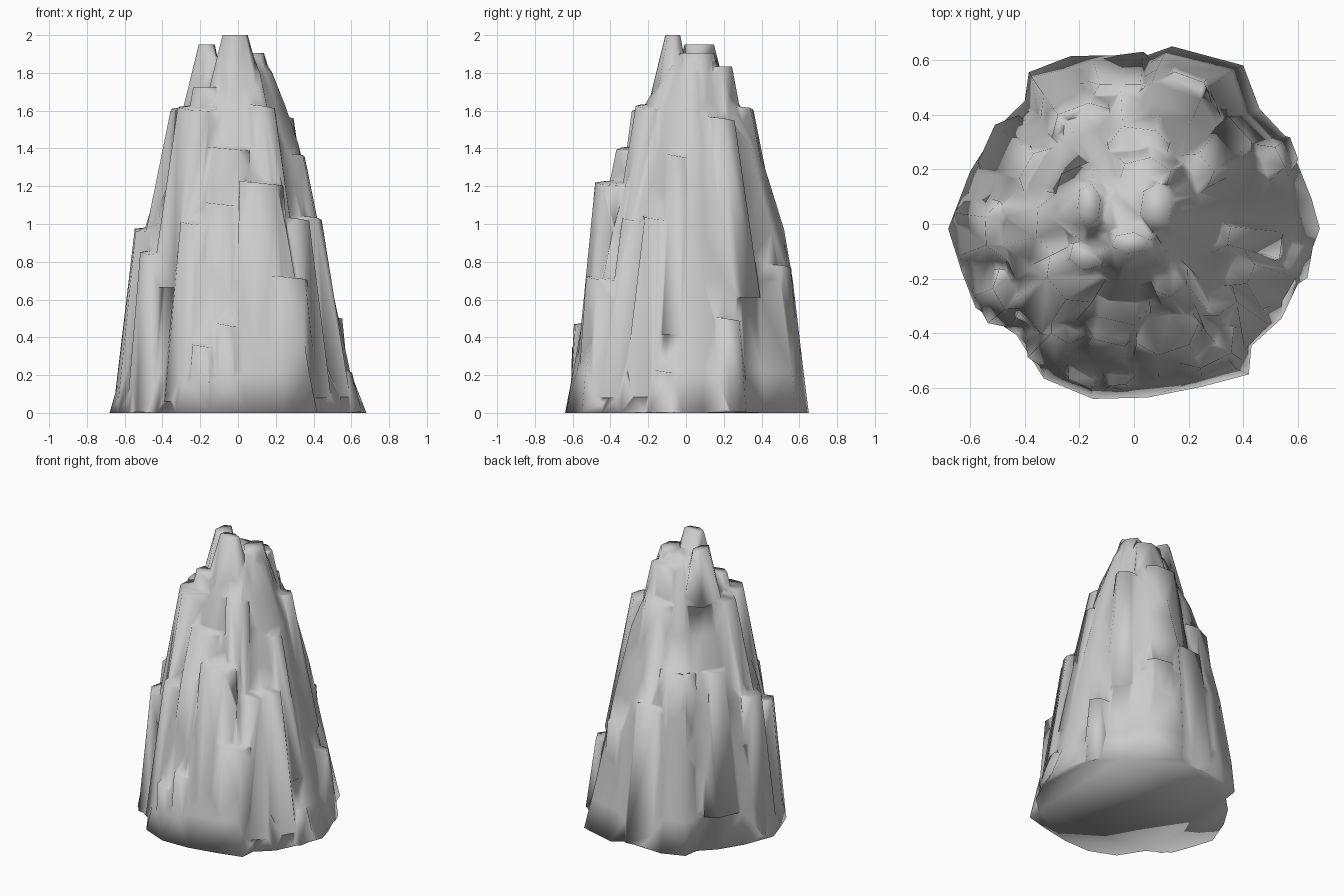
import bpy, bmesh, math, random

if "Cube" in bpy.data.objects:
    bpy.data.objects.remove(bpy.data.objects["Cube"])
random.seed(4)

# Footprint of the rock, counter-clockwise from the left
BASE = [(-.68, -.02), (-.63, -.18), (-.58, -.31), (-.43, -.41), (-.33, -.57), (-.15, -.645),
        (.05, -.64), (.25, -.6), (.42, -.555), (.43, -.45), (.54, -.35), (.62, -.18), (.68, -.02),
        (.65, .09), (.6, .22), (.55, .33), (.46, .42), (.4, .58), (.14, .65), (.05, .62),
        (-.23, .615), (-.385, .555), (-.4, .45), (-.5, .35), (-.6, .19)]

# Extents of the core at each height: z, x0, x1, y0, y1
LEVELS = [(0, -.68, .68, -.645, .65), (.22, -.645, .61, -.615, .625), (.7, -.57, .51, -.52, .56),
          (.97, -.505, .44, -.45, .51), (1.2, -.435, .39, -.38, .44), (1.42, -.365, .33, -.29, .375),
          (1.62, -.27, .255, -.225, .285), (1.8, -.2, .19, -.12, .2), (1.89, -.12, .13, -.05, .14)]


def extents(z):
    for a, b in zip(LEVELS, LEVELS[1:]):
        if z <= b[0]:
            t = (z - a[0]) / (b[0] - a[0])
            return [p + (q - p) * t for p, q in zip(a[1:], b[1:])]
    return LEVELS[-1][1:]


def to_object(name, bm, coll):
    bmesh.ops.recalc_face_normals(bm, faces=bm.faces)
    me = bpy.data.meshes.new(name)
    bm.to_mesh(me)
    bm.free()
    ob = bpy.data.objects.new(name, me)
    coll.objects.link(ob)
    return ob


# Core: footprint lofted up through the levels, with vertical flutes
bm = bmesh.new()
rings = []
flute = [random.uniform(-.03, .015) for p in BASE]
for z, x0, x1, y0, y1 in LEVELS:
    ring = []
    for (x, y), f in zip(BASE, flute):
        j = 0 if z == 0 else f + random.uniform(-.03, .015)
        px = (x0 + x1) / 2 + x / .68 * (x1 - x0) / 2 * (1 + j)
        py = (y0 + y1) / 2 + y / .65 * (y1 - y0) / 2 * (1 + j)
        ring.append(bm.verts.new((px, py, z)))
    rings.append(ring)
n = len(BASE)
for lo, hi in zip(rings, rings[1:]):
    for i in range(n):
        bm.faces.new((lo[i], lo[(i + 1) % n], hi[(i + 1) % n], hi[i]))
bm.faces.new(rings[0][::-1])
bm.faces.new(rings[-1])
rock = to_object("rock_spire", bm, bpy.context.scene.collection)

columns = bpy.data.collections.new("columns")
bpy.context.scene.collection.children.link(columns)


def hull(points):
    bm = bmesh.new()
    for p in points:
        bm.verts.new(p)
    bmesh.ops.convex_hull(bm, input=bm.verts)
    bmesh.ops.delete(bm, geom=[v for v in bm.verts if not v.link_faces], context='VERTS')
    to_object("column", bm, columns)


# Ledge column: flat top at outer point (x, y), fading into the core below
def ledge(x, y, z, width, length=.95, deep=.17):
    a = math.atan2(y, x)
    c, s = math.cos(a), math.sin(a)
    zb = max(0.004, z - length)
    x0, x1, y0, y1 = extents(zb)
    cx, cy, hx, hy = (x0 + x1) / 2, (y0 + y1) / 2, (x1 - x0) / 2, (y1 - y0) / 2
    rb = 1 / math.hypot(c / hx, s / hy) + cx * c + cy * s - .025
    rt = math.hypot(x, y)
    pts = []
    for r, w, h in ((rt, width * .58, z), (rb, width * .8, zb)):
        for u, v in ((0, .5), (0, -.5), (-.065, 1), (-.06, -1), (-deep, .7), (-deep, -.7)):
            k = random.uniform(-.008, .008)
            dz = (-.012 * v - .006 + .3 * min(0, u + .07)*-.5) if h == z else 0
            pts.append(((r + u) * c - v * w * s + k, (r + u) * s + v * w * c - k, h + dz))
    hull(pts)


# Summit block: irregular prism, top and bottom given as (x, y, rx, ry, z)
def block(top, bottom, sides=6):
    pts = []
    for x, y, rx, ry, z in (top, bottom):
        for i in range(sides):
            a = (i + .3) * math.tau / sides
            pts.append((x + rx * math.cos(a), y + ry * math.sin(a), z))
    hull(pts)


block((-.015, -.07, .07, .04, 2.0), (-.01, -.08, .18, .13, 1.6))
block((-.165, .07, .045, .08, 1.95), (-.17, .07, .13, .17, 1.6))
block((.08, .06, .06, .09, 1.905), (.1, .05, .17, .19, 1.5))
block((.04, .17, .1, .075, 1.835), (.04, .2, .17, .12, 1.45))
block((-.17, -.11, .07, .06, 1.725), (-.19, -.14, .12, .1, 1.35))

# Ledges on the front, then right, back and left
for c in [(-.28, -.24, 1.615, .19), (-.07, -.35, 1.405, .22), (.14, -.455, 1.22, .21),
          (-.09, -.435, 1.11, .19), (-.27, -.42, 1.01, .14), (-.06, -.59, .47, .13),
          (-.2, -.585, .36, .12), (.3, -.5, .72, .21), (.17, -.25, 1.625, .13),
          (-.5, -.27, .85, .14), (.34, -.31, 1.03, .15),
          (.355, -.05, 1.365, .12), (.425, -.18, 1.035, .13), (.53, .25, .5, .13),
          (.59, -.12, .225, .15), (.26, .23, 1.56, .15),
          (.02, .35, 1.615, .2), (.2, .54, .78, .2),
          (-.05, .51, .96, .24), (-.22, .42, 1.2, .2),
          (-.35, .0, 1.61, .2), (-.4, .22, 1.18, .18), (-.54, -.03, .975, .18)]:
    ledge(*c)

# Fuse the columns into the core and clean up slivers
mod = rock.modifiers.new("fuse", 'BOOLEAN')
mod.operation = 'UNION'
mod.operand_type = 'COLLECTION'
mod.collection = columns
mod.solver = 'EXACT'
dg = bpy.context.evaluated_depsgraph_get()
dg.update()
fused = bpy.data.meshes.new_from_object(rock.evaluated_get(dg))
rock.modifiers.clear()
rock.data = fused
for ob in list(columns.objects):
    bpy.data.objects.remove(ob)
bpy.data.collections.remove(columns)
bm = bmesh.new()
bm.from_mesh(fused)
bmesh.ops.triangulate(bm, faces=bm.faces)
bmesh.ops.remove_doubles(bm, verts=bm.verts, dist=.012)
bm.to_mesh(fused)
bm.free()

# Soft shading over the whole rock
bpy.context.view_layer.objects.active = rock
rock.select_set(True)
bpy.ops.object.shade_smooth()
